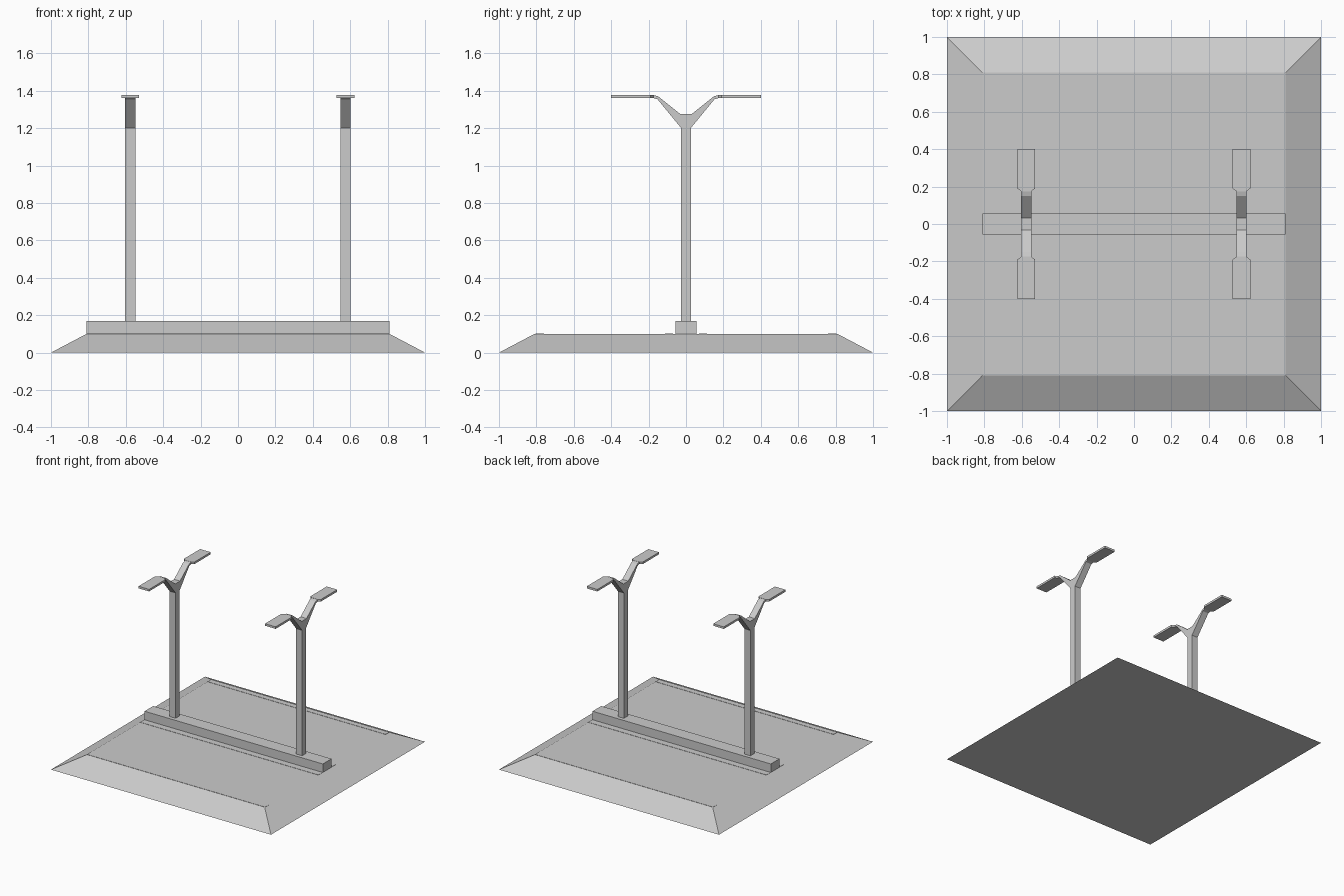
import bpy, bmesh
from mathutils import Vector

if "Cube" in bpy.data.objects:
    bpy.data.objects.remove(bpy.data.objects["Cube"])


def prism(name, outline, direction):
    """Extrude a closed planar outline along a direction."""
    bm = bmesh.new()
    face = bm.faces.new([bm.verts.new(p) for p in outline])
    ext = bmesh.ops.extrude_face_region(bm, geom=[face])
    verts = [g for g in ext["geom"] if isinstance(g, bmesh.types.BMVert)]
    bmesh.ops.translate(bm, vec=Vector(direction), verts=verts)
    bmesh.ops.recalc_face_normals(bm, faces=bm.faces)
    mesh = bpy.data.meshes.new(name)
    bm.to_mesh(mesh)
    bm.free()
    obj = bpy.data.objects.new(name, mesh)
    bpy.context.collection.objects.link(obj)
    return obj


def box(name, x, y0, y1, z0, z1):
    outline = [(-x, y0, z0), (x, y0, z0), (x, y1, z0), (-x, y1, z0)]
    return prism(name, outline, (0, 0, z1 - z0))


# Sloped base: a slab whose top is pulled in
base = box("sloped_base", 1, -1, 1, 0, 0.1)
for v in base.data.vertices:
    if v.co.z > 0.05:
        v.co.x *= 0.81
        v.co.y *= 0.81

# Raised centre kerb
box("centre_kerb", 0.81, -0.056, 0.056, 0.1, 0.17)

# Thin painted strips beside the kerb and along the outer edges
for side in (-1, 1):
    for near, far in ((0.07, 0.113), (0.76, 0.805)):
        y0, y1 = sorted((side * near, side * far))
        box("ground_strip", 0.81, y0, y1, 0.099, 0.102)

# Forked lamp posts with flat lamp heads
half = [(0.0255, 0.17), (0.0255, 1.2), (0.152, 1.354), (0.176, 1.361),
        (0.176, 1.377), (0.149, 1.37), (0.031, 1.276)]
profile = half + [(-y, z) for y, z in reversed(half)]
head = [(-0.027, 0.175), (-0.048, 0.19), (-0.048, 0.40),
        (0.048, 0.40), (0.048, 0.19), (0.027, 0.175)]

for cx in (-0.576, 0.574):
    prism("forked_post", [(cx - 0.027, y, z) for y, z in profile], (0.054, 0, 0))
    for side in (-1, 1):
        prism("lamp_head", [(cx + x, side * y, 1.361) for x, y in head], (0, 0, 0.017))
